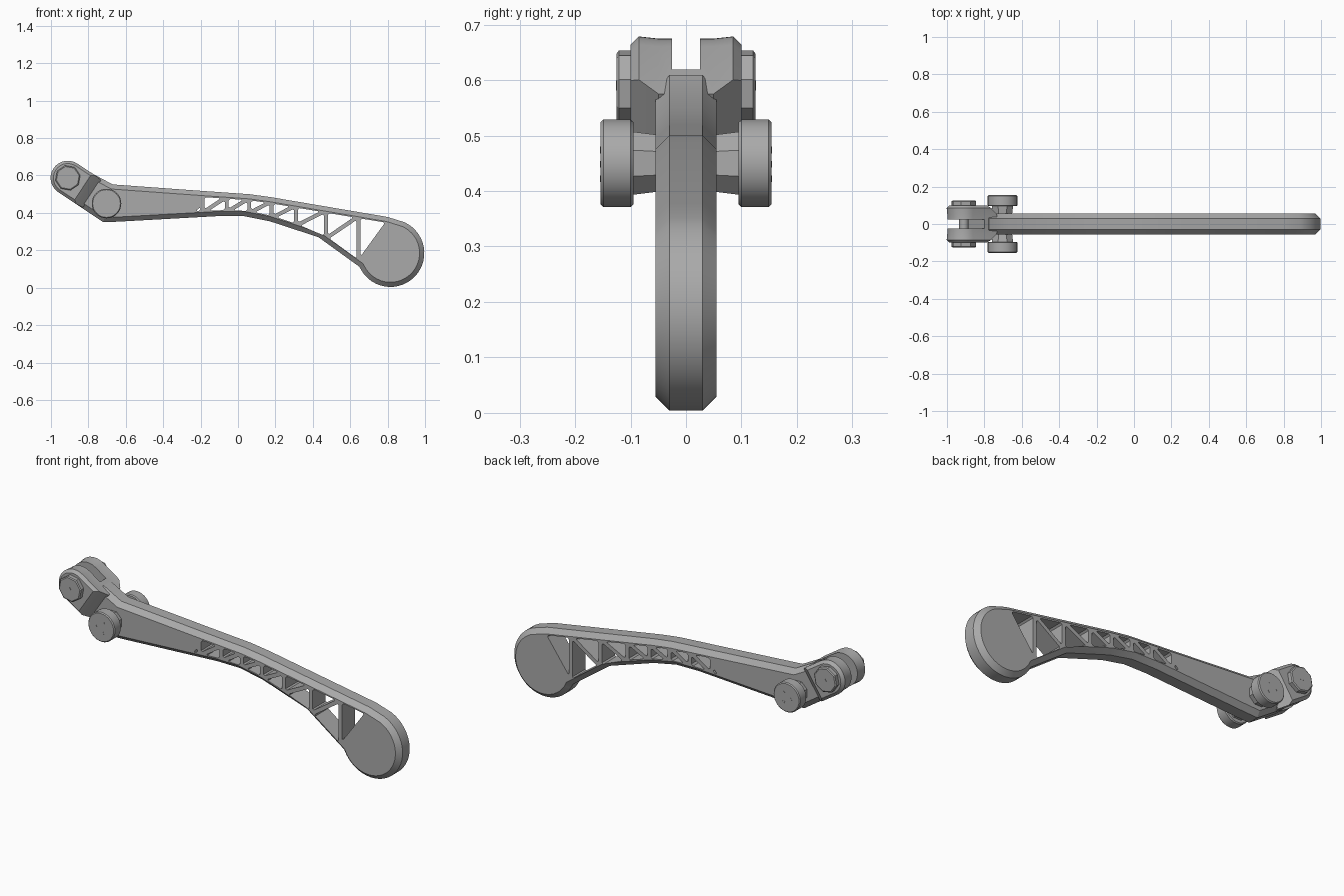
import bpy, bmesh
from math import cos, sin, radians, pi
from mathutils import Vector

cube = bpy.data.objects.get("Cube")
if cube:
    bpy.data.objects.remove(cube, do_unlink=True)

metal = bpy.data.materials.new("grey_metal")
metal.use_nodes = True
metal.diffuse_color = (0.4, 0.4, 0.4, 1)
metal.node_tree.nodes["Principled BSDF"].inputs["Base Color"].default_value = (0.4, 0.4, 0.4, 1)


def finish(name, bm):
    """Turn a bmesh into a named object."""
    bmesh.ops.recalc_face_normals(bm, faces=bm.faces)
    mesh = bpy.data.meshes.new(name)
    bm.to_mesh(mesh)
    bm.free()
    mesh.materials.append(metal)
    obj = bpy.data.objects.new(name, mesh)
    bpy.context.collection.objects.link(obj)
    return obj


def add_loft(bm, rings):
    """Skin rings of (y, outline in x and z) and cap both ends."""
    loops = [[bm.verts.new((p[0], y, p[1])) for p in pts] for y, pts in rings]
    n = len(loops[0])
    for a, b in zip(loops, loops[1:]):
        for i in range(n):
            bm.faces.new((a[i], a[(i + 1) % n], b[(i + 1) % n], b[i]))
    bm.faces.new(loops[0])
    bm.faces.new(loops[-1])


def loft(name, rings):
    bm = bmesh.new()
    add_loft(bm, rings)
    return finish(name, bm)


def both_sides(half):
    """Mirror rings through the middle plane."""
    return [(-y, p) for y, p in half] + [(y, p) for y, p in reversed(half)]


def inset(pts, d):
    """Mitred inward offset of a counter-clockwise outline."""
    out = []
    for i, p in enumerate(pts):
        e1 = (p - pts[i - 1]).normalized()
        e2 = (pts[(i + 1) % len(pts)] - p).normalized()
        n1, n2 = Vector((-e1.y, e1.x)), Vector((-e2.y, e2.x))
        out.append(p + (n1 + n2) * d / (1 + n1.dot(n2)))
    return out


def arc(c, r, start, end, steps):
    return [c + r * Vector((cos(a), sin(a)))
            for a in (radians(start + (end - start) * i / steps) for i in range(steps + 1))]


def ring(c, r, sides, turn=0):
    return arc(c, r, turn, turn + 360, sides)[:-1]


def cut(obj, cutter):
    mod = obj.modifiers.new("cut", 'BOOLEAN')
    mod.operation = 'DIFFERENCE'
    mod.solver = 'EXACT'
    mod.object = cutter
    bpy.context.view_layer.objects.active = obj
    bpy.ops.object.modifier_apply(modifier=mod.name)
    bpy.data.objects.remove(cutter, do_unlink=True)


def height(line, x):
    """Height of a polyline at x, level beyond its last point."""
    for a, b in zip(line, line[1:]):
        if a.x <= x <= b.x:
            return a.y + (b.y - a.y) * (x - a.x) / (b.x - a.x)
    return line[-1].y


# Yoke frame: along the fork axis and across it
fork = Vector((-0.91, 0.587))
along = Vector((0.835, -0.55)).normalized()
across = Vector((-along.y, along.x))
R = 0.092


def at(t, s):
    return fork + along * t + across * s


# Arm: chamfered outline with a round end pad
lower = [Vector(p) for p in ((-0.72, 0.35), (-0.64, 0.353), (-0.1, 0.383), (0.035, 0.382),
                             (0.17, 0.355), (0.43, 0.27), (0.65, 0.11))]
upper = [Vector(p) for p in ((-0.67, 0.552), (-0.2, 0.518), (0.06, 0.5), (0.17, 0.485), (0.8, 0.378))]
pad = Vector((0.815, 0.185))
outline = ([at(0.1, -R)] + lower[:-1] + arc(pad, 0.181, 204, 426, 28)
           + upper[::-1] + [at(0.1, R)])
arm = loft("arm", both_sides([(0.055, inset(outline, 0.025)), (0.03, outline)]))

# Truss windows: each bay is split by a diagonal rib
bars = [-0.255, -0.19, -0.06, 0.06, 0.18, 0.31, 0.47, 0.645, 0.805]
bm = bmesh.new()
for i, (x0, x1) in enumerate(zip(bars, bars[1:])):
    last = i == len(bars) - 2
    top = [Vector((x, height(upper, x) - 0.022)) for x in (x0, x1)]
    low = [Vector((x, height(lower, x) + 0.022)) for x in (x0, x1)]
    triangles = []
    if i > 0:
        triangles.append((low[0], top[1], top[0]))
    if not last:
        peak = top[1] if i else top[1].lerp(low[1], 0.4)
        triangles.append((low[0], low[1], peak))
    for tri in triangles:
        window = inset(list(tri), 0.0105)
        # clip the sharp corners of each window
        soft = []
        for k, p in enumerate(window):
            for q in (window[k - 1], window[(k + 1) % 3]):
                soft.append(p + (q - p).normalized() * 0.009)
        add_loft(bm, [(-0.2, soft), (0.2, soft)])
cut(arm, finish("window_cutter", bm))


# Yoke: rounded fork tapering into the arm
def fork_outline(end, d):
    tip = [at((R - d) * cos(a), (R - d) * sin(a))
           for a in (pi / 2 + pi * k / 14 for k in range(15))]
    return tip + [at(end, d - R), at(end, R - d)]


yoke = loft("yoke", both_sides([(0.1, fork_outline(0.095, 0.015)),
                                (0.085, fork_outline(0.115, 0)),
                                (0.05, fork_outline(0.155, 0.004))]))
slot = [at(-0.3, -0.3), at(0.075, -0.3), at(0.075, 0.3), at(-0.3, 0.3)]
cut(yoke, loft("slot_cutter", [(-0.025, slot), (0.025, slot)]))

# Fork pin and its octagonal heads
loft("fork_pin", [(-0.11, ring(fork, 0.025, 16)), (0.11, ring(fork, 0.025, 16))])
pivot = Vector((-0.703, 0.45))
for side, label in ((-1, "front"), (1, "back")):
    loft("bolt_head_" + label, [(side * 0.095, ring(fork, 0.068, 8, 12)),
                                (side * 0.121, ring(fork, 0.068, 8, 12)),
                                (side * 0.125, ring(fork, 0.062, 8, 12))])
    loft("bolt_mark_" + label, [(side * 0.124, ring(fork, 0.012, 3, 90)),
                                (side * 0.126, ring(fork, 0.012, 3, 90))])
    # Pivot stub and roller
    loft("pivot_stub_" + label, [(side * 0.04, ring(pivot, 0.054, 8, 22.5)),
                                 (side * 0.1, ring(pivot, 0.062, 8, 22.5))])
    loft("roller_" + label, [(side * y, ring(pivot, r, 32)) for y, r in
                             ((0.095, 0.074), (0.1, 0.079), (0.149, 0.079), (0.154, 0.074))])
    bm = bmesh.new()
    for c in ring(pivot, 0.03, 3, 60):
        mark = ring(c, 0.008, 3, 30)
        add_loft(bm, [(side * 0.153, mark), (side * 0.155, mark)])
    finish("roller_marks_" + label, bm)

# Smooth round walls, keep edges crisp
for obj in bpy.context.collection.objects:
    if obj.type == 'MESH' and obj.data.materials and obj.data.materials[0] == metal:
        bpy.ops.object.select_all(action='DESELECT')
        obj.select_set(True)
        bpy.context.view_layer.objects.active = obj
        bpy.ops.object.shade_smooth_by_angle(angle=radians(25))
